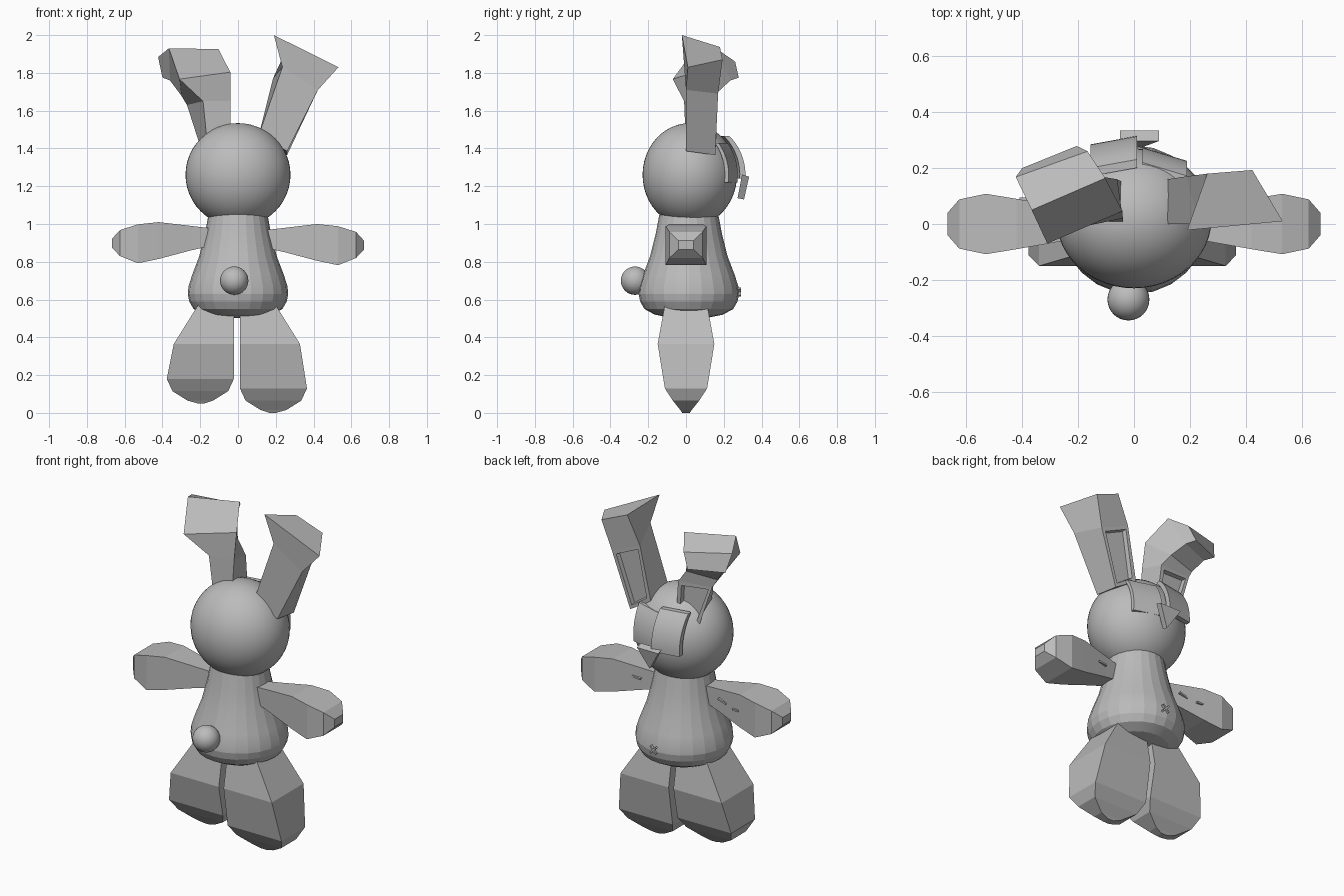
import bpy, bmesh, math
from mathutils import Vector

if "Cube" in bpy.data.objects:
    bpy.data.objects.remove(bpy.data.objects["Cube"])

grey = bpy.data.materials.new("plain grey")
grey.diffuse_color = (0.5, 0.5, 0.5, 1)
grey.use_nodes = True
grey.node_tree.nodes["Principled BSDF"].inputs["Base Color"].default_value = grey.diffuse_color


def finish(name, bm, smooth=None):
    bmesh.ops.recalc_face_normals(bm, faces=bm.faces)
    me = bpy.data.meshes.new(name)
    bm.to_mesh(me)
    bm.free()
    me.materials.append(grey)
    ob = bpy.data.objects.new(name, me)
    bpy.context.collection.objects.link(ob)
    if smooth:
        bpy.ops.object.select_all(action='DESELECT')
        ob.select_set(True)
        bpy.context.view_layer.objects.active = ob
        bpy.ops.object.shade_smooth_by_angle(angle=math.radians(smooth))
    return ob


def ball(name, loc, radii, seg=48):
    bm = bmesh.new()
    bmesh.ops.create_uvsphere(bm, u_segments=seg, v_segments=seg // 2, radius=1)
    for v in bm.verts:
        v.co = Vector([v.co[i] * radii[i] + loc[i] for i in range(3)])
    return finish(name, bm, 60)


def loft(name, rings, smooth=None, groove=0):
    """Skin a list of rings; groove recesses the back strip (edge 2-3)."""
    bm = bmesh.new()
    vs = [[bm.verts.new(p) for p in r] for r in rings]
    n = len(vs[0])
    back = []
    for a, b in zip(vs, vs[1:]):
        for i in range(n):
            j = (i + 1) % n
            f = bm.faces.new((a[i], a[j], b[j], b[i]))
            if i == 2:
                back.append(f)
    bm.faces.new(vs[0][::-1])
    bm.faces.new(vs[-1])
    bmesh.ops.recalc_face_normals(bm, faces=bm.faces)
    if groove:
        bmesh.ops.inset_region(bm, faces=back[:groove], thickness=0.03, depth=0.0)
        bmesh.ops.inset_region(bm, faces=back[:groove], thickness=0.006, depth=-0.025)
    return finish(name, bm, smooth)


# head and tail
ball("head", (0, 0.02, 1.26), (0.278, 0.25, 0.274))
ball("tail", (-0.02, -0.27, 0.70), (0.075, 0.075, 0.075), 32)

# pear-shaped body
profile = [(0.15, 1.08), (0.16, 1.03), (0.175, 0.95), (0.205, 0.83), (0.243, 0.73),
           (0.262, 0.67), (0.266, 0.63), (0.258, 0.59), (0.235, 0.55), (0.18, 0.52), (0.09, 0.502)]
N = 24
loft("body", [[(r * math.cos(2 * math.pi * i / N), 0.015 + r * math.sin(2 * math.pi * i / N), z)
               for i in range(N)] for r, z in profile], 12)

# arms: rectangular sections along x (x, low z, high z, half depth)
arm = [(0.12, 0.88, 0.965, 0.04), (0.25, 0.85, 0.98, 0.06), (0.42, 0.805, 1.0, 0.09),
       (0.53, 0.782, 0.988, 0.108), (0.625, 0.82, 0.958, 0.088), (0.667, 0.865, 0.912, 0.04)]
for s, side, dz in ((1, "right", 0), (-1, "left", 0.01)):
    loft(side + "_arm", [[(s * x, -y, a + dz), (s * x, -y, b + dz), (s * x, y, b + dz), (s * x, y, a + dz)]
                         for x, a, b, y in arm])

# legs: rectangular sections along z (z, inner x, outer x, half depth)
leg = [(0.61, 0.01, 0.175, 0.105), (0.365, 0.01, 0.328, 0.15), (0.13, 0.01, 0.365, 0.112),
       (0.065, 0.04, 0.335, 0.07), (0.015, 0.12, 0.255, 0.03), (0.0, 0.165, 0.2, 0.02)]
for s, side, dx, dz in ((1, "right", 0, 0), (-1, "left", 0.012, 0.05)):
    loft(side + "_leg", [[(s * (a + dx), -y, z + (dz if z < 0.3 else 0)), (s * (b + dx), -y, z + (dz if z < 0.3 else 0)),
                          (s * (b + dx), y, z + (dz if z < 0.3 else 0)), (s * (a + dx), y, z + (dz if z < 0.3 else 0))]
                         for z, a, b, y in leg])

# ears: rings of front outer, front inner, back inner, back outer
loft("right_ear", [
    [(0.26, 0.0, 1.386), (0.11, 0.0, 1.47), (0.12, 0.16, 1.45), (0.26, 0.155, 1.365)],
    [(0.423, 0.0, 1.71), (0.235, 0.0, 1.83), (0.185, 0.17, 1.77), (0.37, 0.17, 1.69)],
    [(0.532, 0.01, 1.83), (0.19, -0.022, 2.0), (0.262, 0.18, 1.937), (0.423, 0.193, 1.87)]], groove=1)
loft("left_ear", [
    [(-0.16, 0.0, 1.40), (-0.04, 0.0, 1.45), (-0.04, 0.15, 1.42), (-0.19, 0.15, 1.38)],
    [(-0.185, -0.01, 1.65), (-0.04, 0.02, 1.65), (-0.06, 0.16, 1.62), (-0.27, 0.14, 1.63)],
    [(-0.31, -0.07, 1.767), (-0.041, 0.046, 1.804), (-0.12, 0.17, 1.70), (-0.30, 0.13, 1.68)],
    [(-0.366, 0.05, 1.93), (-0.103, 0.164, 1.926), (-0.17, 0.235, 1.76), (-0.36, 0.16, 1.76)],
    [(-0.423, 0.168, 1.884), (-0.166, 0.26, 1.86), (-0.205, 0.279, 1.775), (-0.40, 0.2, 1.775)]], groove=1)


# eye patches: plates bent over the face
def patch(name, x0, x1, z0, z1, slope, lift, thick):
    rings = []
    for k in range(9):
        z = z0 + (z1 - z0) * k / 8
        y = 0.02 + 0.25 * math.sqrt(1 - ((z - 1.26) / 0.274) ** 2) + lift
        m = (x0 + x1) / 2
        rings.append([(x0, y + slope * (x0 - m) - thick, z), (x1, y + slope * (x1 - m) - thick, z),
                      (x1, y + slope * (x1 - m), z), (x0, y + slope * (x0 - m), z)])
    loft(name, rings, 30)


patch("left_eye_patch", -0.155, 0.01, 1.24, 1.465, 0.18, 0.03, 0.03)
patch("right_eye_patch", 0.03, 0.19, 1.22, 1.43, -0.3, -0.02, 0.02)

# triangular nose, tilted slab
loft("nose", [[(-0.05, 0.297, 1.262), (0.09, 0.297, 1.262), (0.025, 0.273, 1.137)],
              [(-0.05, 0.334, 1.25), (0.09, 0.334, 1.25), (0.025, 0.307, 1.13)]])


# stitches: short thin strips
def stitch(name, loc, angle, length=0.055):
    bm = bmesh.new()
    bmesh.ops.create_cube(bm, size=1)
    c, s = math.cos(angle), math.sin(angle)
    for v in bm.verts:
        x, y, z = v.co.x * length, v.co.y * 0.02, v.co.z * 0.01
        v.co = Vector(loc) + Vector((x * c - z * s, y, x * s + z * c))
    finish(name, bm)


stitch("belly_stitch_1", (0.015, 0.281, 0.64), 0.8)
stitch("belly_stitch_2", (0.015, 0.281, 0.64), -0.8)
stitch("right_arm_stitch", (0.28, 0.065, 0.92), 0.1)
stitch("left_arm_stitch_1", (-0.29, 0.067, 0.93), 0.3)
stitch("left_arm_stitch_2", (-0.39, 0.085, 0.91), 0.0, 0.04)
